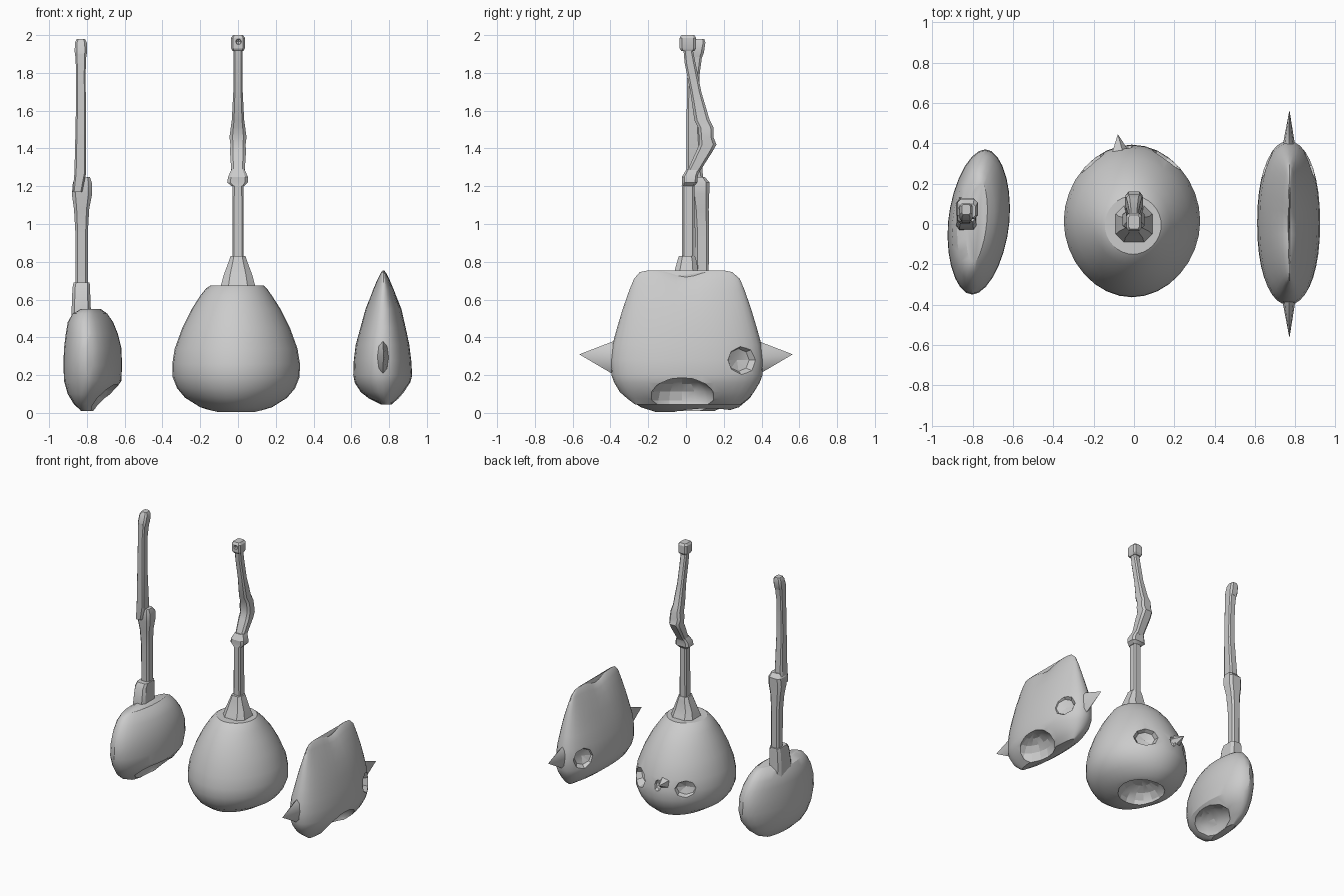
import bpy, math
from mathutils import Vector


def make(name, verts, faces, angle=30):
    mesh = bpy.data.meshes.new(name)
    mesh.from_pydata(verts, [], faces)
    ob = bpy.data.objects.new(name, mesh)
    bpy.context.collection.objects.link(ob)
    smooth(ob, angle)
    return ob


def smooth(ob, angle=30):
    bpy.ops.object.select_all(action='DESELECT')
    bpy.context.view_layer.objects.active = ob
    ob.select_set(True)
    bpy.ops.object.shade_smooth_by_angle(angle=math.radians(angle))


def loft(name, rings, n=28, p=2.0, skew=0.0, dip=0.0, angle=30):
    """Stack of superellipse sections: (z, centre x, half x, centre y, half y)."""
    verts = []
    for z, cx, hx, cy, hy in rings:
        for i in range(n):
            a = 2 * math.pi * (i + (0.5 if n == 8 else 0)) / n
            c, s = math.cos(a), math.sin(a)
            x = cx + hx * math.copysign(abs(c) ** (2 / p), c)
            y = cy + hy * math.copysign(abs(s) ** (2 / p), s)
            sink = dip * max(0, z - 0.55) / 0.2 * math.exp(-(y / 0.09) ** 2)
            verts.append((x + skew * y, y, z - sink))
    faces = [(k * n + i, k * n + (i + 1) % n, (k + 1) * n + (i + 1) % n, (k + 1) * n + i)
             for k in range(len(rings) - 1) for i in range(n)]
    last = (len(rings) - 1) * n
    faces += [tuple(reversed(range(n))), tuple(range(last, last + n))]
    return make(name, verts, faces, angle)


def carve(ob, loc, size, seg=16, aim=None):
    """Hollow out a socket with an ellipsoid; aim turns its pole outwards."""
    bpy.ops.mesh.primitive_uv_sphere_add(segments=seg, ring_count=max(4, seg // 2),
                                         radius=1, location=loc)
    cutter = bpy.context.object
    cutter.name = "socket_cutter"
    cutter.scale = size
    cutter.hide_render = True
    if aim:
        cutter.rotation_euler = Vector(aim).to_track_quat('Z', 'Y').to_euler()
    mod = ob.modifiers.new("socket", 'BOOLEAN')
    mod.operation, mod.solver, mod.object = 'DIFFERENCE', 'EXACT', cutter
    bpy.context.view_layer.objects.active = ob
    bpy.ops.object.modifier_apply(modifier=mod.name)
    bpy.data.objects.remove(cutter)
    smooth(ob)


def spike(name, base, tip, w, h, n=8):
    verts = [(base[0] + w * math.cos(2 * math.pi * i / n), base[1],
              base[2] + h * math.sin(2 * math.pi * i / n)) for i in range(n)] + [tip]
    faces = [(i, (i + 1) % n, n) for i in range(n)] + [tuple(reversed(range(n)))]
    if tip[1] > base[1]:
        faces = [tuple(reversed(f)) for f in faces]
    return make(name, verts, faces, 50)


# Centre bulb with mouth, eye and nose sockets
bulb = loft("centre_bulb", [
    (0.005, -.01, .11, .02, .18), (0.03, -.01, .19, .02, .26), (0.08, -.01, .27, .015, .325),
    (0.13, -.01, .312, .015, .355), (0.19, -.01, .336, .015, .378), (0.26, -.01, .338, .015, .375),
    (0.34, -.01, .325, .015, .36), (0.45, -.01, .285, .01, .315), (0.55, -.01, .235, .005, .26),
    (0.62, -.01, .19, 0, .205), (0.66, -.008, .16, -.005, .165), (0.675, -.005, .14, -.005, .145)],
    n=32, p=1.95)
carve(bulb, (-.01, .07, -.01), (.17, .17, .12))
for sx in (-1, 1):
    carve(bulb, (-.03 + .2 * sx, .33, .28), (.095, .075, .07), 8, (.55 * sx, .83, -.05))
carve(bulb, (-.03, .40, .29), (.03, .05, .045), 8, (0, 1, 0))
spike("nose_bump", (-.07, .36, .31), (-.08, .445, .32), .045, .045, 5)

# Centre arm: collar, lower shaft, elbow blade and top knob
loft("centre_collar", [(.66, 0, .10, 0, .10), (.70, 0, .088, 0, .085), (.73, 0, .08, 0, .07),
                       (.80, 0, .052, .005, .055), (.83, 0, .042, .005, .045)], 8, 3)
loft("centre_lower_arm", [(.8, 0, .03, .012, .033), (1.21, 0, .029, .012, .033)], 8, 5)
loft("centre_elbow_joint", [(1.2, 0, .034, .01, .034), (1.22, -.002, .057, .02, .042),
                            (1.25, 0, .054, .02, .043), (1.29, 0, .035, .038, .036)], 8, 5)
loft("centre_upper_arm", [(1.27, 0, .036, .035, .034), (1.38, 0, .044, .095, .045),
                          (1.42, 0, .042, .115, .048), (1.46, 0, .047, .107, .04),
                          (1.51, 0, .04, .105, .042), (1.55, 0, .034, .085, .042),
                          (1.7, 0, .026, .052, .03), (1.85, 0, .025, .022, .03),
                          (1.93, 0, .026, .01, .025)], 8, 4)
knob = loft("centre_top_knob", [(1.915, 0, .03, .01, .035), (1.93, 0, .038, .01, .045),
                                (1.985, 0, .038, .01, .045), (2.0, 0, .028, .01, .035)], 8, 5)
carve(knob, (.003, -.035, 1.965), (.016, .02, .016), 8)

# Left flat body with a hollow on its lower inner side
left = loft("left_body", [
    (.01, -.80, .03, .01, .14), (.05, -.80, .07, .01, .23), (.10, -.785, .115, .01, .29),
    (.17, -.77, .15, .01, .335), (.25, -.77, .152, .01, .36), (.34, -.77, .15, .01, .355),
    (.42, -.775, .135, .01, .33), (.48, -.782, .118, .01, .29), (.525, -.785, .09, .01, .25),
    (.55, -.78, .05, .01, .20)], n=28, p=1.9, skew=.09)
carve(left, (-.655, -.03, .035), (.13, .25, .12))

# Left arm: socket, lower shaft, joint, upper shaft and knob
loft("left_socket", [(.48, -.83, .054, .05, .085), (.56, -.83, .052, .05, .08),
                     (.66, -.83, .048, .06, .072), (.69, -.828, .044, .07, .06)], 8, 5)
loft("left_lower_arm", [(.66, -.828, .034, .085, .036), (.95, -.828, .034, .085, .038),
                        (1.08, -.828, .042, .08, .042), (1.16, -.826, .056, .075, .05),
                        (1.22, -.824, .052, .075, .052), (1.25, -.818, .035, .065, .035)], 8, 4)
loft("left_upper_arm", [(1.17, -.85, .026, .05, .045), (1.27, -.835, .032, .045, .045),
                        (1.55, -.832, .028, .035, .033), (1.8, -.832, .026, .04, .034),
                        (1.9, -.832, .03, .05, .038)], 8, 5)
loft("left_top_knob", [(1.885, -.832, .03, .05, .038), (1.91, -.832, .034, .055, .042),
                       (1.96, -.832, .033, .068, .036), (1.98, -.832, .022, .072, .026)], 8, 4)

# Right flat body with saddle top, mouth and one eye on each side
right = loft("right_body", [
    (.045, .785, .03, .01, .28), (.075, .775, .08, .01, .32), (.11, .768, .118, .005, .355),
    (.16, .766, .148, .005, .385), (.20, .766, .156, .005, .40), (.28, .765, .152, .005, .405),
    (.36, .765, .142, .005, .395), (.45, .768, .12, .005, .37), (.55, .77, .095, .005, .34),
    (.65, .77, .06, .005, .305), (.71, .77, .035, .005, .28), (.745, .77, .016, 0, .245),
    (.755, .77, .006, 0, .20)], n=36, p=2.2, dip=.035)
carve(right, (.89, -.02, .065), (.13, .18, .125))
for sx in (-1, 1):
    carve(right, (.767 + .125 * sx, .30, .28), (.092, .085, .06), 8, (.85 * sx, .5, 0))

# Side spikes of the right body
for sy in (-1, 1):
    spike("right_body_spike", (.767, .37 * sy, .29), (.77, .565 * sy, .31), .034, .095)
